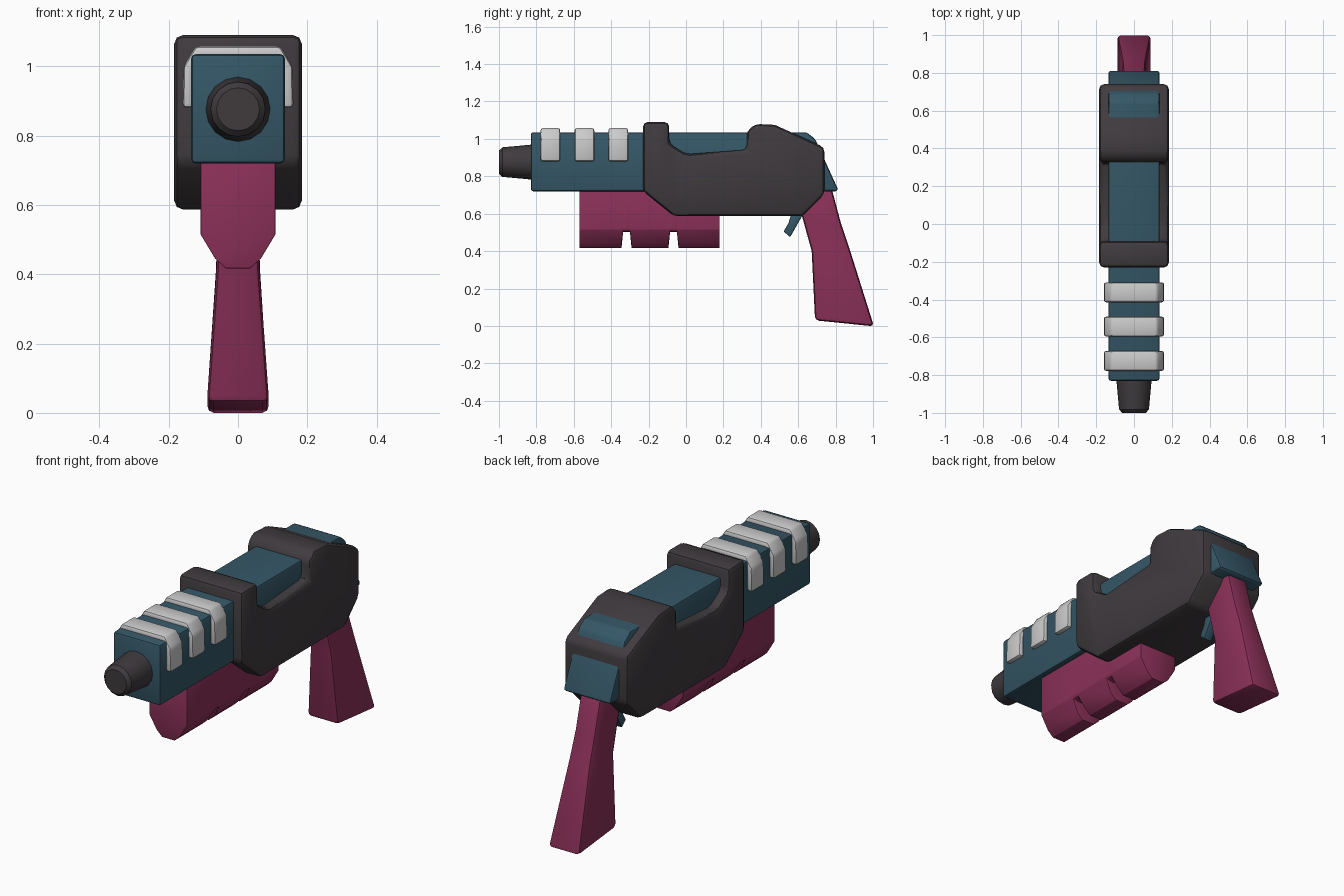
import bpy, bmesh, math

if "Cube" in bpy.data.objects:
    bpy.data.objects.remove(bpy.data.objects["Cube"])


def material(name, rgb):
    m = bpy.data.materials.new(name)
    m.diffuse_color = (*rgb, 1)
    m.use_nodes = True
    m.node_tree.nodes["Principled BSDF"].inputs["Base Color"].default_value = m.diffuse_color
    return m


TEAL = material("teal", (0.035, 0.095, 0.135))
DARK = material("charcoal", (0.05, 0.043, 0.048))
PLUM = material("plum", (0.26, 0.03, 0.10))
PALE = material("pale_grey", (0.65, 0.65, 0.64))


def loft(name, sections, mat, bevel=0.0, segments=2):
    """Skin matching closed sections, cap both ends and round the hard edges."""
    bm = bmesh.new()
    rings = [[bm.verts.new(p) for p in s] for s in sections]
    n = len(rings[0])
    for a, b in zip(rings, rings[1:]):
        for i in range(n):
            j = (i + 1) % n
            bm.faces.new((a[i], a[j], b[j], b[i]))
    bm.faces.new(rings[0])
    bm.faces.new(rings[-1])
    bmesh.ops.recalc_face_normals(bm, faces=bm.faces)
    if bevel:
        edges = [e for e in bm.edges if e.calc_face_angle(0) > math.radians(24)]
        bmesh.ops.bevel(bm, geom=edges, offset=bevel, segments=segments,
                        profile=0.5, affect='EDGES', clamp_overlap=True)
    me = bpy.data.meshes.new(name)
    bm.to_mesh(me)
    bm.free()
    me.materials.append(mat)
    ob = bpy.data.objects.new(name, me)
    bpy.context.collection.objects.link(ob)
    bpy.ops.object.select_all(action='DESELECT')
    ob.select_set(True)
    bpy.context.view_layer.objects.active = ob
    bpy.ops.object.shade_smooth_by_angle(angle=math.radians(35))
    return ob


def side_prism(name, profile, half, mat, bevel):
    """Side (y, z) profile extruded symmetrically in x."""
    return loft(name, [[(x, y, z) for y, z in profile] for x in (-half, half)], mat, bevel)


def mirrored(half):
    """Complete an x-symmetric (x, z) outline from its right half."""
    return half + [(-x, z) for x, z in reversed(half)]


# Inner barrel block, showing at the front, in the notch and at the back
side_prism("barrel", [(-0.83, 0.72), (-0.83, 1.035), (0.645, 1.035), (0.69, 1.0),
                      (0.815, 0.725), (0.80, 0.72)], 0.135, TEAL, 0.035)

# Outer shell with the notch in its top
side_prism("receiver_shell", [
    (-0.23, 0.72), (-0.23, 1.09), (-0.09, 1.09), (-0.09, 0.975), (0.0, 0.918),
    (0.325, 0.942), (0.325, 1.04), (0.37, 1.08), (0.475, 1.075), (0.74, 0.955),
    (0.74, 0.705), (0.625, 0.587), (-0.065, 0.587)], 0.184, DARK, 0.025)

# Tapered muzzle
loft("muzzle", [[(r * math.cos(math.tau * i / 16), y, 0.876 + r * math.sin(math.tau * i / 16))
                 for i in range(16)]
                for y, r in ((-0.80, 0.094), (-0.83, 0.093), (-0.982, 0.079), (-1.0, 0.062))], DARK)

# Three arched bands over the barrel
arch = mirrored([(0.128, 0.88), (0.16, 0.88), (0.157, 1.0), (0.122, 1.058)])
inner = [(-0.128, 0.98), (-0.10, 1.02), (0.10, 1.02), (0.128, 0.98)]
for k, yc in enumerate((-0.725, -0.543, -0.362)):
    loft(f"barrel_band_{k + 1}", [[(x, yc + d, z) for x, z in arch + inner]
                                  for d in (-0.0525, 0.0525)], PALE, 0.012)

# Fore grip: full cross-sections, interrupted by two finger notches
full = mirrored([(0.108, 0.74), (0.108, 0.515), (0.066, 0.445), (0.035, 0.417)])
cut = mirrored([(0.108, 0.74), (0.108, 0.52), (0.103, 0.507), (0.06, 0.503)])
stations = [(-0.57, full)]
for yc in (-0.318, -0.067):
    stations += [(yc - 0.027, full), (yc - 0.018, cut), (yc + 0.018, cut), (yc + 0.027, full)]
stations.append((0.18, full))
loft("fore_grip", [[(x, y, z) for x, z in s] for y, s in stations], PLUM, 0.012)

# Handle: front point, back point and half width per section
handle = [((0.60, 0.66), (0.775, 0.75), 0.06), ((0.625, 0.57), (0.828, 0.55), 0.06),
          ((0.672, 0.40), (0.872, 0.42), 0.063), ((0.69, 0.03), (1.005, -0.002), 0.09)]
loft("handle", [[(-w, *f), (w, *f), (w, *b), (-w, *b)] for f, b, w in handle], PLUM, 0.02)

# Trigger
side_prism("trigger", [(0.57, 0.62), (0.64, 0.62), (0.605, 0.56), (0.557, 0.475),
                       (0.522, 0.505), (0.548, 0.55)], 0.024, TEAL, 0.006)
